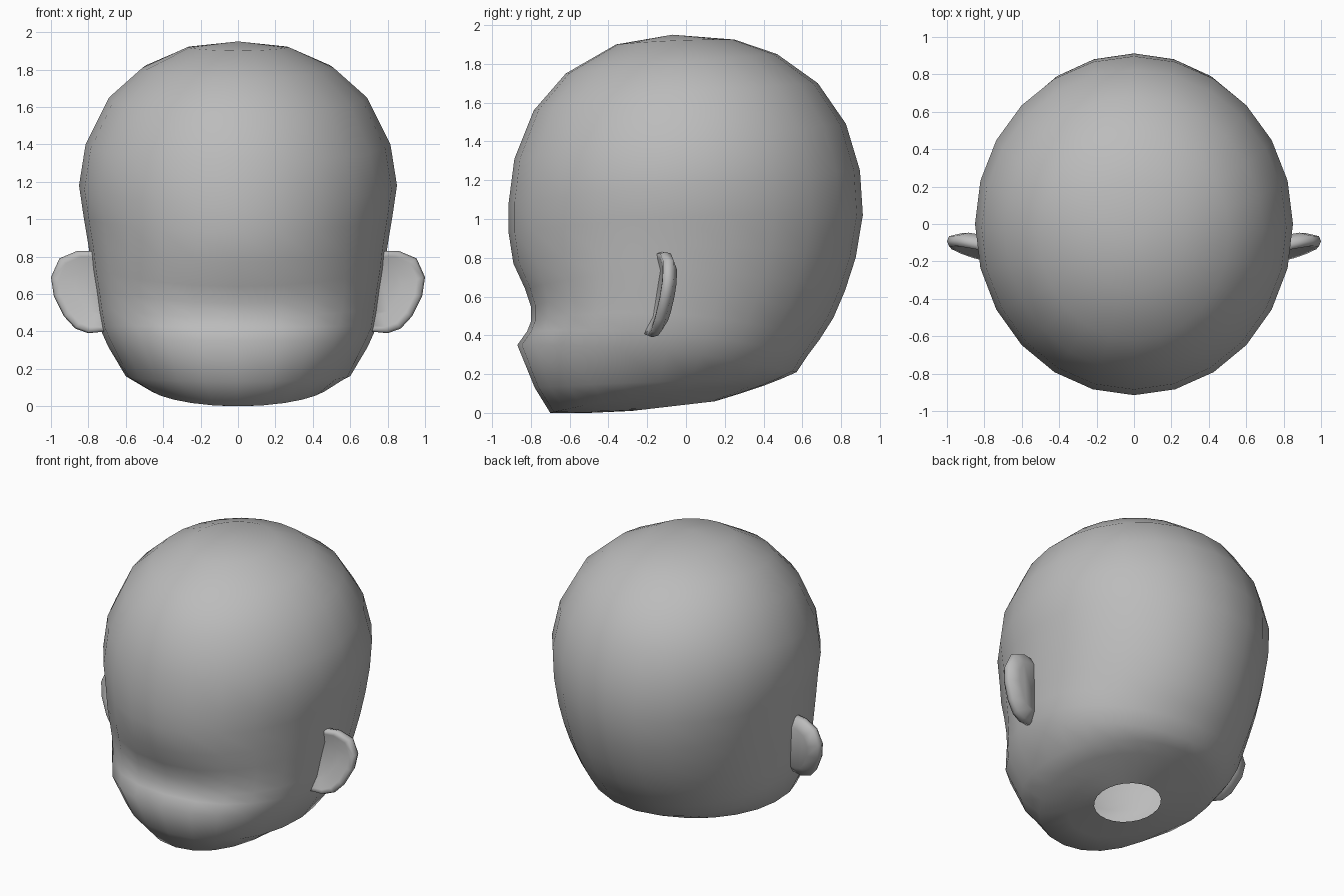
import bpy, bmesh, math

if "Cube" in bpy.data.objects:
    bpy.data.objects.remove(bpy.data.objects["Cube"])

skin = bpy.data.materials.new("plain grey")
skin.diffuse_color = (0.5, 0.5, 0.5, 1)
skin.use_nodes = True
skin.node_tree.nodes["Principled BSDF"].inputs["Base Color"].default_value = skin.diffuse_color


def make_object(name, bm):
    bmesh.ops.recalc_face_normals(bm, faces=bm.faces)
    mesh = bpy.data.meshes.new(name)
    bm.to_mesh(mesh)
    bm.free()
    mesh.materials.append(skin)
    mesh.shade_smooth()
    obj = bpy.data.objects.new(name, mesh)
    bpy.context.collection.objects.link(obj)
    return obj


def bridge(bm, a, b):
    n = len(a)
    for i in range(n):
        bm.faces.new((a[i], a[(i + 1) % n], b[(i + 1) % n], b[i]))


# Head: rings of (front y, front z, half width, side y, side z, back y, back z, squareness)
RINGS = [
    (-.36, 1.90, .27, -.06, 1.92, .25, 1.925, 1),
    (-.62, 1.75, .51, -.05, 1.81, .47, 1.85, 1),
    (-.785, 1.56, .69, -.03, 1.65, .68, 1.70, 1),
    (-.885, 1.31, .815, -.02, 1.40, .825, 1.49, 1),
    (-.915, 1.08, .85, 0, 1.18, .897, 1.25, 1),
    (-.915, .93, .825, 0, 1.01, .912, 1.02, 1),
    (-.89, .77, .80, 0, .86, .875, .80, .95),
    (-.83, .64, .783, -.02, .73, .82, .63, .9),
    (-.80, .55, .765, -.04, .62, .76, .49, .87),
    (-.80, .47, .75, -.06, .51, .69, .38, .87),
    (-.82, .42, .735, -.08, .41, .63, .30, .87),
    (-.87, .35, .695, -.10, .32, .57, .21, .87),
    (-.78, .13, .60, -.14, .16, .49, .175, .9),
    (-.70, 0, .48, -.12, .10, .40, .14, .95),
    (-.50, 0, .34, -.09, .06, .28, .10, 1),
    (-.28, .01, .215, -.065, .035, .15, .06, 1),   # open neck rim
]
SIDES = 24
bm = bmesh.new()
rows = []
for yf, zf, w, ys, zs, yb, zb, sq in RINGS:
    row = []
    for i in range(SIDES):
        t = 2 * math.pi * i / SIDES
        s, c = math.sin(t), math.cos(t)
        e = sq if c > 0 else 1
        x = w * math.copysign(abs(s) ** e, s)
        y = ys + abs(c) ** e * ((yf if c > 0 else yb) - ys)
        z = zs + c * (zf - zb) / 2 + c * c * ((zf + zb) / 2 - zs)
        row.append(bm.verts.new((x, y, z)))
    rows.append(row)
for a, b in zip(rows, rows[1:]):
    bridge(bm, a, b)
crown = bm.verts.new((0, -.07, 1.95))
for i in range(SIDES):
    bm.faces.new((crown, rows[0][(i + 1) % SIDES], rows[0][i]))
make_object("head", bm)

# Ears: tilted outline with a shallow dish in front and a rounded back
OUTLINE = [(.70, .80), (.78, .83), (.86, .83), (.955, .79), (1.0, .69), (.985, .59),
           (.93, .48), (.87, .415), (.80, .39), (.70, .40)]
LAYERS = [(.55, .03), (.85, .005), (.96, 0), (1, .025), (.96, .055), (.7, .09)]  # scale, y shift


def make_ear(name, side):
    bm = bmesh.new()
    loops = []
    for k, shift in LAYERS:
        loop = []
        for px, pz in OUTLINE:
            x, z = .72 + (px - .72) * k, .62 + (pz - .62) * k
            y = -.16 + .125 * (z - .7) + .22 * (x - .8) + shift
            loop.append(bm.verts.new((side * x, y, z)))
        loops.append(loop)
    for a, b in zip(loops, loops[1:]):
        bridge(bm, a, b)
    bm.faces.new(loops[0])
    bm.faces.new(loops[-1])
    make_object(name, bm)


make_ear("right_ear", 1)
make_ear("left_ear", -1)
